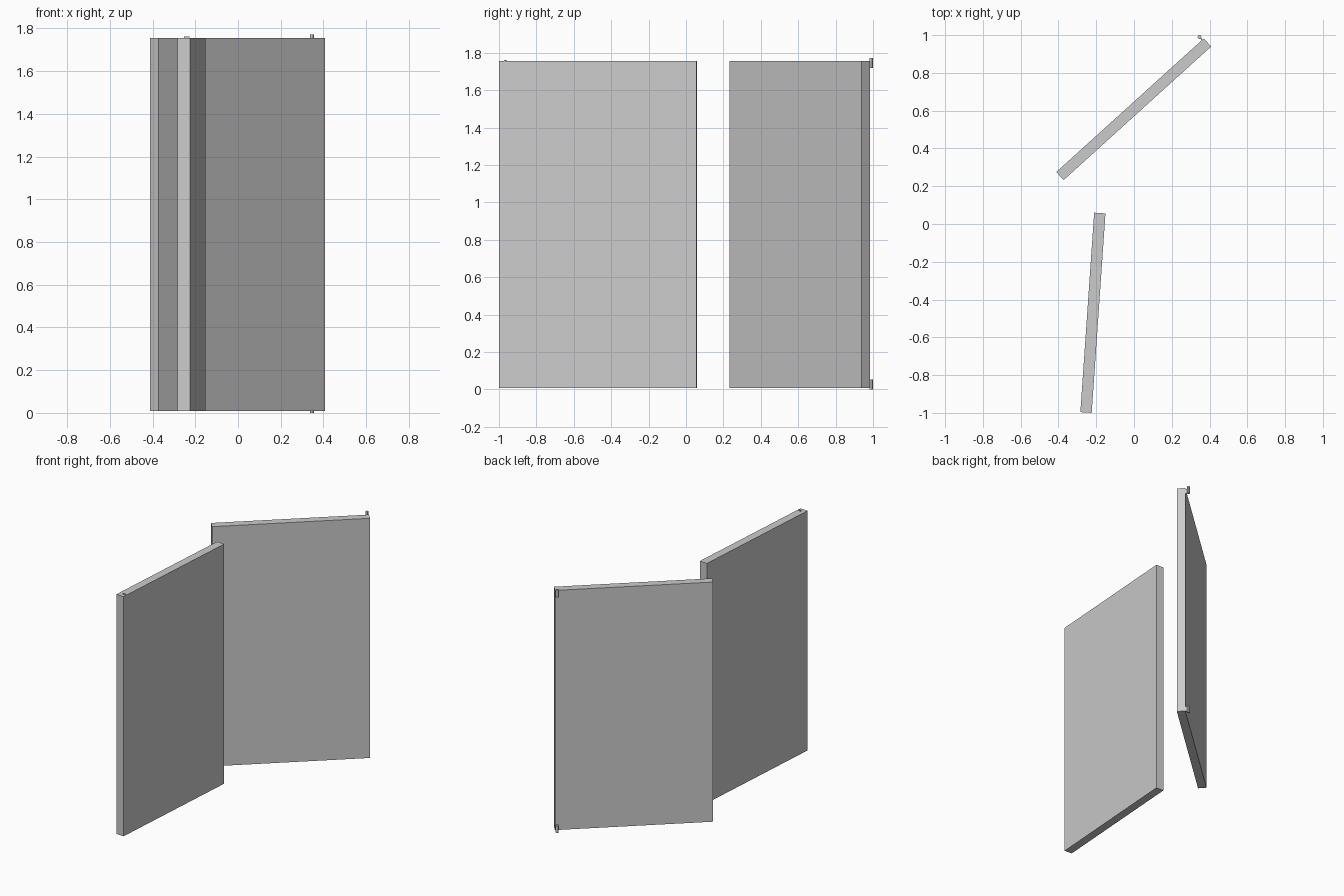
import bpy, math
from mathutils import Vector

if "Cube" in bpy.data.objects:
    bpy.data.objects.remove(bpy.data.objects["Cube"])

Z0, Z1 = 0.008, 1.756


def box(name, centre, size, angle=0.0):
    bpy.ops.mesh.primitive_cube_add(size=1, location=centre, rotation=(0, 0, angle))
    o = bpy.context.object
    o.name = name
    o.scale = size
    bpy.ops.object.transform_apply(location=False, rotation=False, scale=True)
    return o


def panel(name, start, end, thickness):
    # upright slab running between two plan points
    a, b = Vector(start), Vector(end)
    d, m = b - a, (a + b) / 2
    box(name, (m.x, m.y, (Z0 + Z1) / 2), (d.length, thickness, Z1 - Z0),
        math.atan2(d.y, d.x))


def pin(name, x, y, low, high, radius):
    bpy.ops.mesh.primitive_cylinder_add(vertices=12, radius=radius, depth=high - low,
                                        location=(x, y, (low + high) / 2))
    bpy.context.object.name = name
    bpy.ops.object.shade_smooth_by_angle()


# the two open door leaves
panel("rear_door", (-0.392, 0.254), (0.389, 0.961), 0.058)
panel("front_door", (-0.254, -0.998), (-0.181, 0.058), 0.060)

# exposed pivot pins and their small plates on the rear door
for label, low, high in (("lower", 0.0, 0.052), ("upper", 1.719, 1.771)):
    pin(f"rear_{label}_pivot", 0.347, 0.990, low, high, 0.010)
    box(f"rear_{label}_pivot_plate", (0.353, 0.983, 0.03 if low < 1 else 1.736),
        (0.006, 0.020, 0.036), math.radians(42.2))

# pivot pins sunk into the front door, the upper one just proud of the top
for label, low, high in (("lower", 0.010, 0.052), ("upper", 1.719, 1.762)):
    box(f"front_{label}_pivot", (-0.240, -0.967, (low + high) / 2),
        (0.026, 0.009, high - low), math.radians(-8))
